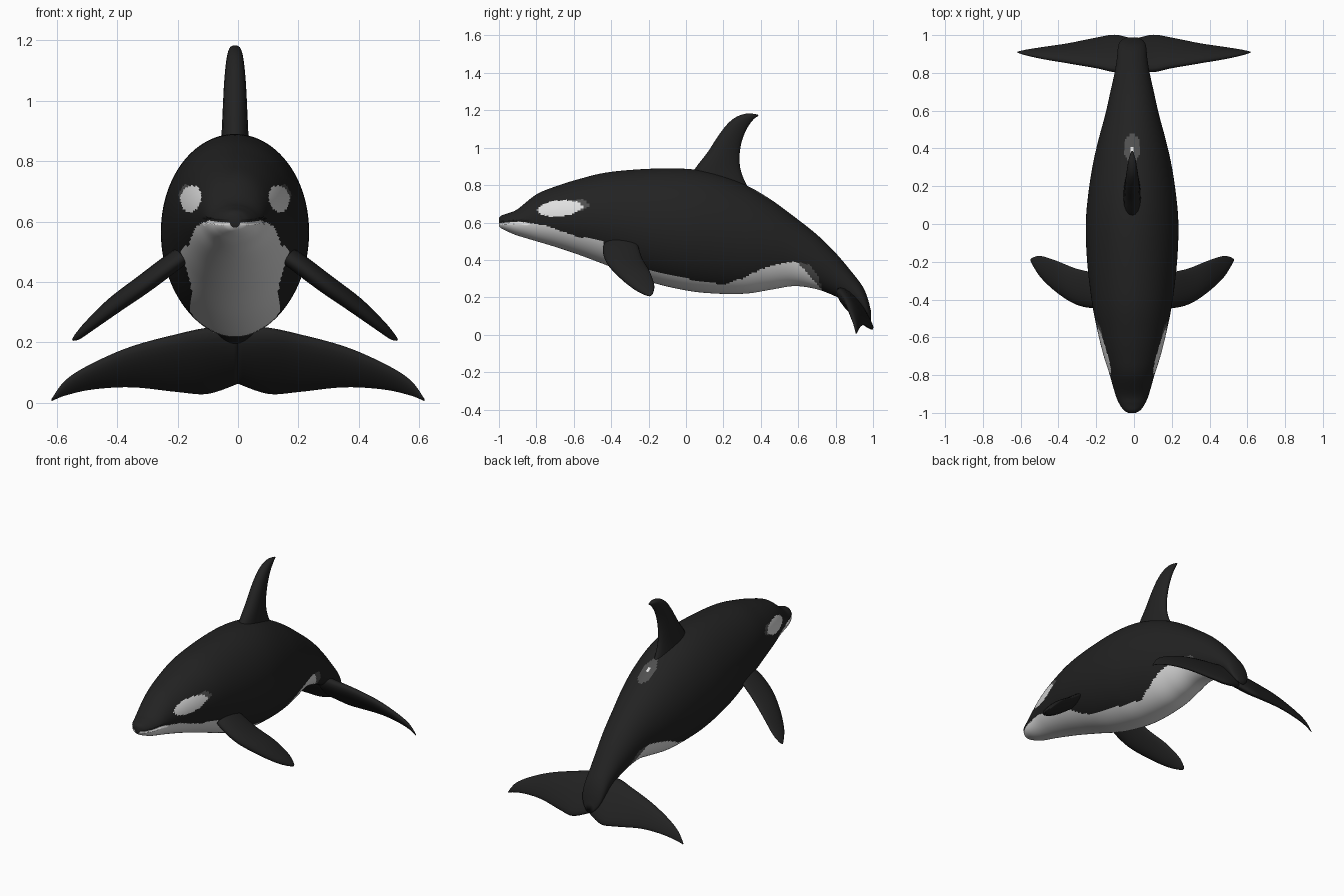
import bpy, bmesh, math
from mathutils import Vector

if "Cube" in bpy.data.objects:
    bpy.data.objects.remove(bpy.data.objects["Cube"], do_unlink=True)

AXIS_X = -0.01  # the body axis sits slightly right of the flukes' centre


def material(name, value):
    m = bpy.data.materials.new(name)
    m.use_nodes = True
    colour = (value, value, value, 1)
    m.diffuse_color = colour
    bsdf = m.node_tree.nodes["Principled BSDF"]
    bsdf.inputs["Base Color"].default_value = colour
    bsdf.inputs["Roughness"].default_value = 0.6
    return m


BLACK, WHITE, GREY = 0, 1, 2
MATERIALS = [material("black skin", 0.016), material("white skin", 0.75),
             material("dark grey skin", 0.08)]


def spline(rows, steps):
    """Smooth resampling of rows of numbers (Catmull-Rom)."""
    rows = [Vector(r) for r in rows]
    out = []
    for i in range(len(rows) - 1):
        a, b = rows[max(i - 1, 0)], rows[i]
        c, d = rows[i + 1], rows[min(i + 2, len(rows) - 1)]
        for s in range(steps):
            t = s / steps
            out.append(0.5 * (2 * b + (c - a) * t + (2 * a - 5 * b + 4 * c - d) * t ** 2
                              + (3 * b - a - 3 * c + d) * t ** 3))
    return out + [rows[-1]]


def height_at(line, y):
    """Straight interpolation along a (y, z) line."""
    for (y0, z0), (y1, z1) in zip(line, line[1:]):
        if y <= y1:
            return z0 + (z1 - z0) * max(0, (y - y0) / (y1 - y0))
    return -1


def loft(name, rings, rule=None):
    """Skin closed rings, cap the ends, colour faces by a rule on their centre."""
    bm = bmesh.new()
    loops = [[bm.verts.new(p) for p in ring] for ring in rings]
    for r0, r1 in zip(loops, loops[1:]):
        n = len(r0)
        for i in range(n):
            bm.faces.new((r0[i], r0[(i + 1) % n], r1[(i + 1) % n], r1[i]))
    bm.faces.new(loops[0])
    bm.faces.new(loops[-1])
    bmesh.ops.recalc_face_normals(bm, faces=bm.faces)
    for f in bm.faces:
        f.smooth = True
        if rule:
            f.material_index = rule(f.calc_center_median())
    mesh = bpy.data.meshes.new(name)
    bm.to_mesh(mesh)
    bm.free()
    for m in MATERIALS:
        mesh.materials.append(m)
    ob = bpy.data.objects.new(name, mesh)
    bpy.context.collection.objects.link(ob)
    return ob


# Body stations: y, top z, bottom z, half width
BODY = [(-1.0, .625, .58, .02), (-.985, .638, .567, .045), (-.95, .65, .55, .07),
        (-.9, .672, .53, .09), (-.8, .75, .5, .118), (-.7, .792, .47, .15),
        (-.58, .83, .43, .18), (-.42, .868, .37, .212), (-.2, .887, .285, .238),
        (0, .887, .237, .245), (.16, .862, .22, .232), (.32, .8, .22, .207),
        (.45, .725, .24, .177), (.58, .63, .26, .142), (.7, .535, .243, .115),
        (.8, .437, .205, .093), (.88, .343, .165, .08), (.94, .265, .12, .074),
        (.97, .2, .09, .06), (.988, .13, .075, .03)]

# Upper limit of the white underside: y, z
WHITE_LINE = [(-1, .597), (-.88, .605), (-.75, .585), (-.6, .53), (-.45, .5),
              (-.37, .43), (-.28, .375), (-.15, .335), (0, .3), (.2, .268),
              (.3, .3), (.4, .35), (.5, .38), (.58, .39), (.66, .375),
              (.71, .31), (.73, .22)]


def in_oval(u, v, cu, cv, ru, rv, tilt=0.0):
    du, dv = u - cu, v - cv - tilt * (u - cu)
    return (du / ru) ** 2 + (dv / rv) ** 2 < 1


def skin(p):
    x, y, z = abs(p.x - AXIS_X), p.y, p.z
    # Flank lobe ends in a grey fringe
    if z < height_at(WHITE_LINE, y):
        return GREY if y > .6 and z > .36 - 1.1 * (y - .62) else WHITE
    # Eye patches with a grey trailing end
    if in_oval(y, z, -.675, .675, .12, .043, .08):
        return WHITE
    if in_oval(y, z, -.58, .695, .06, .03):
        return GREY
    # Saddle patch behind the dorsal fin
    if z > .6 and in_oval(x, y, 0, .4, .01, .015):
        return WHITE
    if z > .6 and in_oval(x, y, 0, .4, .042, .08):
        return GREY
    return BLACK


def body_ring(station, sides=144):
    y, top, bottom, half = station
    ring = []
    for i in range(sides):
        a = math.tau * i / sides
        x = half * math.cos(a)
        z = (top + bottom) / 2 + (top - bottom) / 2 * math.sin(a)
        # Mouth crease along the jaw line
        if y < -.84 and abs(z - height_at(WHITE_LINE, y)) < .008:
            x *= .92
        ring.append((x + AXIS_X, y, z))
    return ring


loft("body", [body_ring(s) for s in spline(BODY, 9)], skin)


def fin(name, rows, normal, side=1, offset=0.0, sides=20):
    """Lens-shaped sections: leading xyz, trailing xyz, half thickness."""
    normal = Vector(normal).normalized()
    rings = []
    for row in spline(rows, 5):
        lead, trail = Vector(row[0:3]), Vector(row[3:6])
        ring = []
        for i in range(sides):
            a = math.tau * i / sides
            p = lead.lerp(trail, .5 - .5 * math.cos(a))
            # thicker toward the leading edge
            p += normal * row[6] * math.sin(a) * (1 + .25 * math.cos(a))
            ring.append((side * p.x + offset, p.y, p.z))
        rings.append(ring)
    return loft(name, rings)


# Dorsal fin: leading y, z, trailing y, z, half thickness
DORSAL = [(0, .8, .36, .73, .05), (.05, .89, .3, .855, .044),
          (.115, .975, .286, .94, .04), (.17, 1.06, .295, 1.02, .036),
          (.22, 1.125, .315, 1.08, .031), (.27, 1.165, .34, 1.125, .025),
          (.33, 1.183, .365, 1.155, .017), (.385, 1.177, .387, 1.17, .004)]
fin("dorsal_fin", [(0, ly, lz, 0, ty, tz, t) for ly, lz, ty, tz, t in DORSAL],
    (1, 0, 0), offset=AXIS_X)

# Flippers and flukes: x, leading y, z, trailing y, z, half thickness
FLIPPER = [(.13, -.42, .51, -.29, .53, .025), (.2, -.445, .46, -.26, .485, .03),
           (.3, -.425, .385, -.235, .41, .03), (.4, -.36, .312, -.195, .34, .026),
           (.48, -.285, .25, -.17, .267, .018), (.52, -.225, .217, -.175, .226, .011),
           (.537, -.195, .207, -.185, .21, .003)]
FLUKE = [(0, .82, .25, .975, .065, .04), (.1, .81, .245, 1.0, .03, .037),
         (.2, .83, .225, .985, .036, .031), (.35, .855, .185, .955, .052, .024),
         (.48, .876, .13, .936, .045, .017), (.57, .895, .075, .922, .025, .01),
         (.617, .908, .012, .912, .006, .003)]

for label, side in (("left", 1), ("right", -1)):
    for part, table, normal, offset in (("flipper", FLIPPER, (.65, -.08, .75), AXIS_X),
                                        ("fluke", FLUKE, (0, .76, .65), 0)):
        rows = [(x, ly, lz, x, ty, tz, t) for x, ly, lz, ty, tz, t in table]
        fin(label + "_" + part, rows, normal, side, offset)
